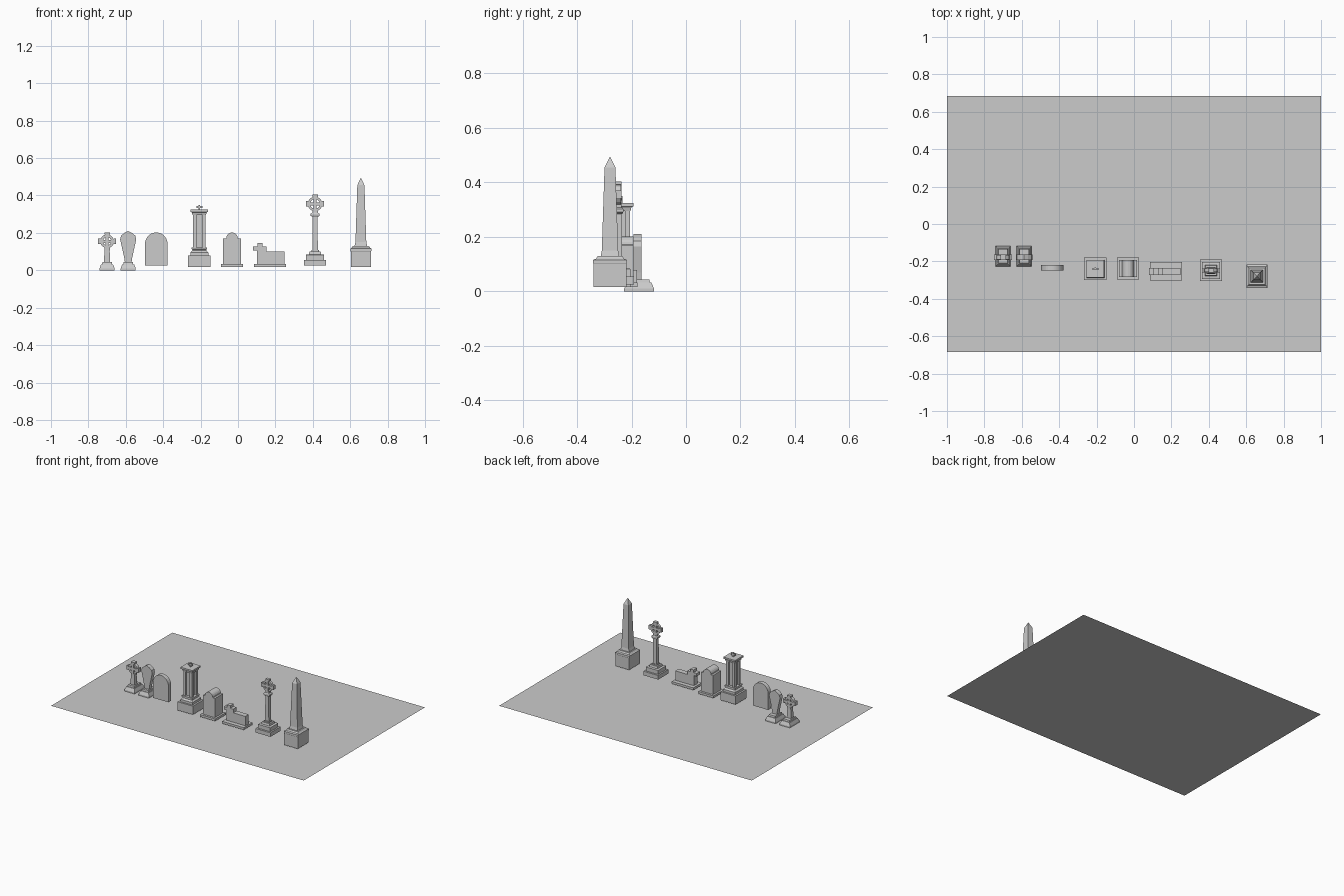
import bpy, bmesh
from math import sin, cos, pi

if "Cube" in bpy.data.objects:
    bpy.data.objects.remove(bpy.data.objects["Cube"])


def finish(name, bm, flip=False):
    bmesh.ops.recalc_face_normals(bm, faces=bm.faces[:])
    if flip:
        bmesh.ops.reverse_faces(bm, faces=bm.faces[:])
    me = bpy.data.meshes.new(name)
    bm.to_mesh(me)
    bm.free()
    ob = bpy.data.objects.new(name, me)
    bpy.context.collection.objects.link(ob)
    return ob


def stack(name, cx, cy, levels):
    """Loft rectangles (width, depth, z) from bottom to top."""
    bm = bmesh.new()
    rings = [[bm.verts.new((cx + sx * w / 2, cy + sy * d / 2, z))
              for sx, sy in ((-1, -1), (1, -1), (1, 1), (-1, 1))] for w, d, z in levels]
    for a, b in zip(rings, rings[1:]):
        for i in range(4):
            j = (i + 1) % 4
            bm.faces.new((a[i], a[j], b[j], b[i]))
    bm.faces.new(rings[0][::-1])
    bm.faces.new(rings[-1])
    return finish(name, bm)


def box(name, cx, cy, w, d, z0, z1):
    return stack(name, cx, cy, [(w, d, z0), (w, d, z1)])


def slab(name, cx, cy, cz, pts, depth, flip=False):
    """Extrude an outline in the xz plane along y."""
    bm = bmesh.new()
    f = bm.faces.new([bm.verts.new((cx + x, cy - depth / 2, cz + z)) for x, z in pts])
    new = bmesh.ops.extrude_face_region(bm, geom=[f])["geom"]
    bmesh.ops.translate(bm, vec=(0, depth, 0),
                        verts=[v for v in new if isinstance(v, bmesh.types.BMVert)])
    return finish(name, bm, flip)


def mirrored(half):
    """Complete a right-hand outline given bottom to top."""
    return half + [(-x, z) for x, z in reversed(half) if x > 1e-6]


def arc(r, rz, z, n):
    return [(r * cos(i * pi / 2 / n), z + rz * sin(i * pi / 2 / n)) for i in range(n + 1)][:-1] + [(0, z + rz)]


def ring_cross(name, cx, cy, cz, reach, r0, r1, depth):
    # flared arms
    c, w = reach * 0.17, reach * 0.30
    quarter = [(c, c), (reach * 0.7, c), (reach * 0.75, w), (reach, w),
               (reach, -w), (reach * 0.75, -w), (reach * 0.7, -c)]
    pts = []
    for k in range(4):
        s, t = sin(-k * pi / 2), cos(k * pi / 2)
        pts += [(x * t - z * s, x * s + z * t) for x, z in quarter]
    slab(name + "_arms", cx, cy, cz, pts, depth)
    # square section ring
    n, d = 16, depth * 0.4
    bm = bmesh.new()
    loops = [[bm.verts.new((cx + r * cos(2 * pi * i / n), cy + y, cz + r * sin(2 * pi * i / n)))
              for r, y in ((r0, -d), (r1, -d), (r1, d), (r0, d))] for i in range(n)]
    for i in range(n):
        a, b = loops[i], loops[(i + 1) % n]
        for k in range(4):
            m = (k + 1) % 4
            bm.faces.new((a[k], a[m], b[m], b[k]))
    finish(name + "_ring", bm)


# lawn
bm = bmesh.new()
bm.faces.new([bm.verts.new(p) for p in ((-1, -.685, 0), (1, -.685, 0), (1, .685, 0), (-1, .685, 0))])
lawn = finish("lawn", bm)
if lawn.data.polygons[0].normal.z < 0:
    lawn.data.flip_normals()

# two small stones on tapered plinths
for name, x in (("small_cross", -.70), ("urn_stone", -.587)):
    stack(name + "_plinth", x, -.172, [(.08, .11, 0), (.08, .11, .01), (.064, .09, .032),
                                       (.054, .08, .032), (.05, .075, .043)])
stack("small_cross_shaft", -.70, -.178, [(.034, .03, .043), (.026, .024, .12)])
ring_cross("small_cross_head", -.70, -.178, .155, .048, .022, .037, .028)
slab("urn_stone_body", -.587, -.178, 0,
     mirrored([(.018, .043), (.022, .07), (.043, .165), (.038, .185), (.02, .2), (0, .21)]), .03)

# dark arched stone
slab("arched_stone", -.437, -.234, 0, mirrored([(.06, .025)] + arc(.06, .06, .142, 8)), .03, flip=True)

# pillar monument with corner posts
px, py = -.207, -.24
box("pillar_base", px, py, .12, .12, .017, .078)
stack("pillar_step", px, py, [(.096, .096, .078), (.096, .096, .095), (.075, .075, .105),
                              (.075, .075, .112), (.084, .084, .114), (.084, .084, .122)])
box("pillar_core", px, py, .044, .044, .122, .31)
for i in (-1, 1):
    for j in (-1, 1):
        box("pillar_post", px + i * .025, py + j * .025, .018, .018, .122, .31)
stack("pillar_cap", px, py, [(.072, .072, .295), (.08, .08, .31), (.094, .094, .312), (.094, .094, .324)])
box("pillar_finial_stem", px, py, .010, .014, .324, .35)
box("pillar_finial_arms", px, py, .032, .012, .333, .343)

# thick round-topped headstone
box("headstone_base", -.032, -.238, .12, .12, .017, .033)
slab("headstone_body", -.032, -.238, 0,
     mirrored([(.047, .033), (.047, .17), (.033, .17)] + arc(.031, .03, .172, 5)), .09)

# low tomb with a cross at one end
box("tomb_base", .171, -.253, .172, .097, .017, .033)
slab("tomb_body", .171, -.253, 0,
     [(-.07, .033), (.077, .033), (.077, .1), (-.018, .1), (-.018, .126), (-.041, .126),
      (-.041, .145), (-.067, .145), (-.067, .126), (-.092, .126), (-.092, .105), (-.07, .105)], .038)

# tall ringed cross
kx, ky = .412, -.248
box("tall_cross_base", kx, ky, .118, .116, .026, .055)
stack("tall_cross_steps", kx, ky, [(.096, .09, .055), (.096, .09, .083), (.066, .06, .085),
                                   (.06, .054, .1), (.04, .036, .1), (.04, .036, .108)])
stack("tall_cross_shaft", kx, ky, [(.03, .028, .1), (.026, .024, .29)])
stack("tall_cross_collar", kx, ky, [(.03, .028, .285), (.048, .036, .292), (.048, .036, .302), (.03, .028, .308)])
box("tall_cross_neck", kx, ky, .024, .02, .3, .32)
ring_cross("tall_cross_head", kx, ky, .355, .049, .026, .039, .022)

# obelisk
stack("obelisk_base", .657, -.279, [(.108, .12, .017), (.108, .12, .1), (.112, .124, .103), (.112, .124, .116),
                                    (.1, .102, .12), (.086, .09, .13)])
stack("obelisk_shaft", .657, -.279, [(.07, .07, .125), (.058, .06, .15), (.038, .04, .455), (.001, .001, .495)])
